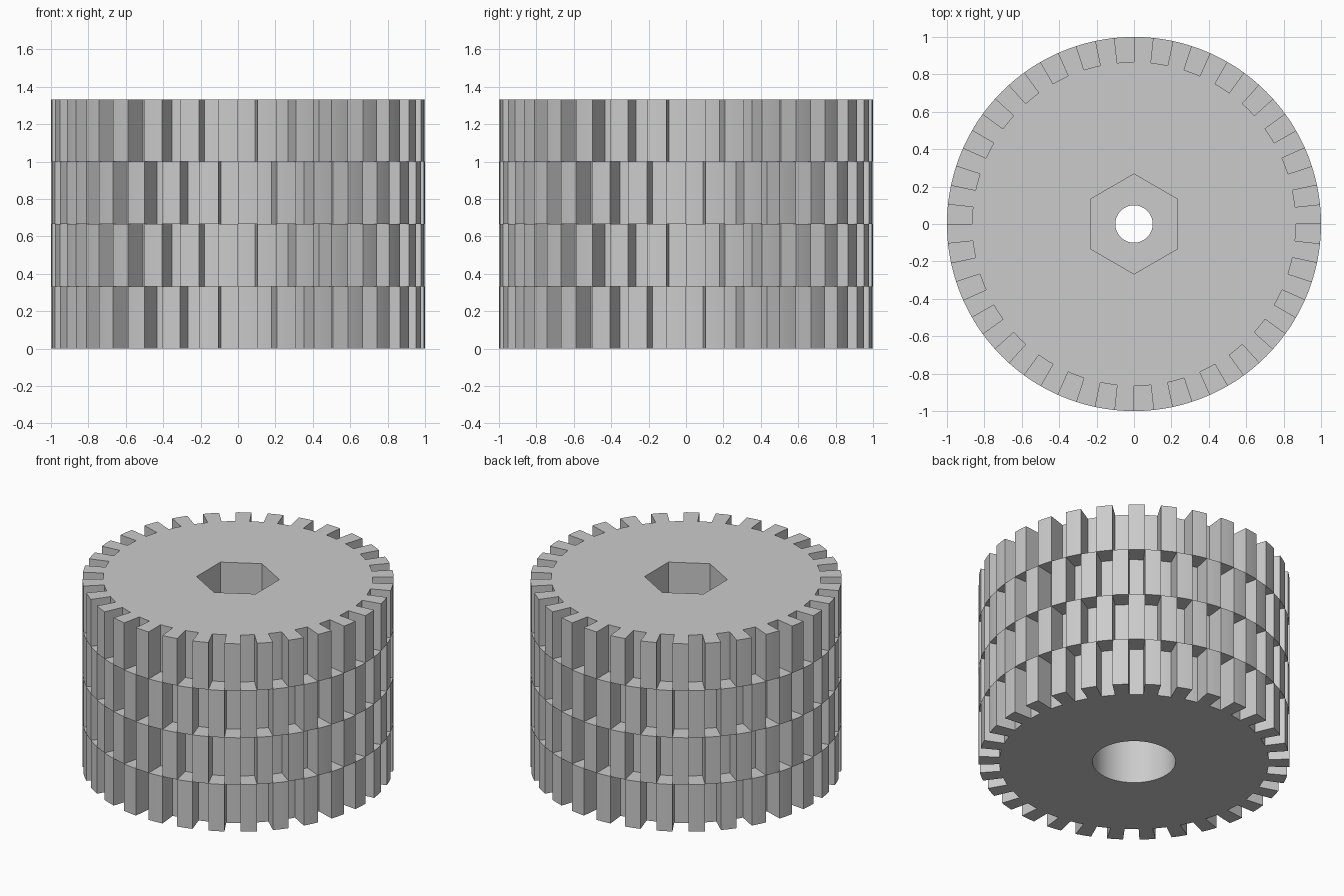
import bpy, bmesh, math
from mathutils import Vector

if "Cube" in bpy.data.objects:
    bpy.data.objects.remove(bpy.data.objects["Cube"])

TEETH = 30
R_OUT, R_ROOT = 1.0, 0.866
LAYER_H = 1.333 / 4
STEP = 2 * math.pi / TEETH / 2      # a tooth and a gap are equally wide

grey = bpy.data.materials.new("plain grey")
grey.diffuse_color = (0.6, 0.6, 0.6, 1)
grey.use_nodes = True
grey.node_tree.nodes["Principled BSDF"].inputs["Base Color"].default_value = grey.diffuse_color


def polar(r, a):
    return (r * math.cos(a), r * math.sin(a))


def gear_outline(phase):
    """Teeth and gaps with radial flanks and gently curved lands."""
    pts = []
    for i in range(2 * TEETH):
        r = R_OUT if i % 2 == 0 else R_ROOT
        pts += [polar(r, phase + (i + k / 4) * STEP) for k in range(5)]
    return pts


def bore_outline(r, sides):
    return [polar(r, math.pi / 2 + 2 * math.pi * i / sides) for i in range(sides)]


def gear_layer(name, index, phase, bore_r, bore_sides):
    bm = bmesh.new()
    edges = []
    for loop in (gear_outline(phase), bore_outline(bore_r, bore_sides)):
        vs = [bm.verts.new((x, y, index * LAYER_H)) for x, y in loop]
        edges += [bm.edges.new((vs[i - 1], vs[i])) for i in range(len(vs))]
    bmesh.ops.triangle_fill(bm, use_beauty=True, edges=edges, normal=Vector((0, 0, 1)))
    ext = bmesh.ops.extrude_face_region(bm, geom=bm.faces[:], use_keep_orig=True)
    top = [g for g in ext["geom"] if isinstance(g, bmesh.types.BMVert)]
    bmesh.ops.translate(bm, verts=top, vec=(0, 0, LAYER_H))
    bmesh.ops.recalc_face_normals(bm, faces=bm.faces[:])
    mesh = bpy.data.meshes.new(name)
    bm.to_mesh(mesh)
    bm.free()
    mesh.materials.append(grey)
    obj = bpy.data.objects.new(name, mesh)
    bpy.context.collection.objects.link(obj)
    bpy.ops.object.select_all(action='DESELECT')
    obj.select_set(True)
    bpy.context.view_layer.objects.active = obj
    bpy.ops.object.shade_smooth_by_angle(angle=math.radians(30))


# Stacked toothed rings, each turned half a pitch from its neighbour:
# round recess below, bolt hole through the middle, hexagonal nut pocket on top
gear_layer("bottom_ring_with_round_recess", 0, STEP, 0.267, 64)
gear_layer("lower_middle_ring", 1, 0, 0.1, 48)
gear_layer("upper_middle_ring", 2, STEP, 0.1, 48)
gear_layer("top_ring_with_hex_pocket", 3, 0, 0.267, 6)
